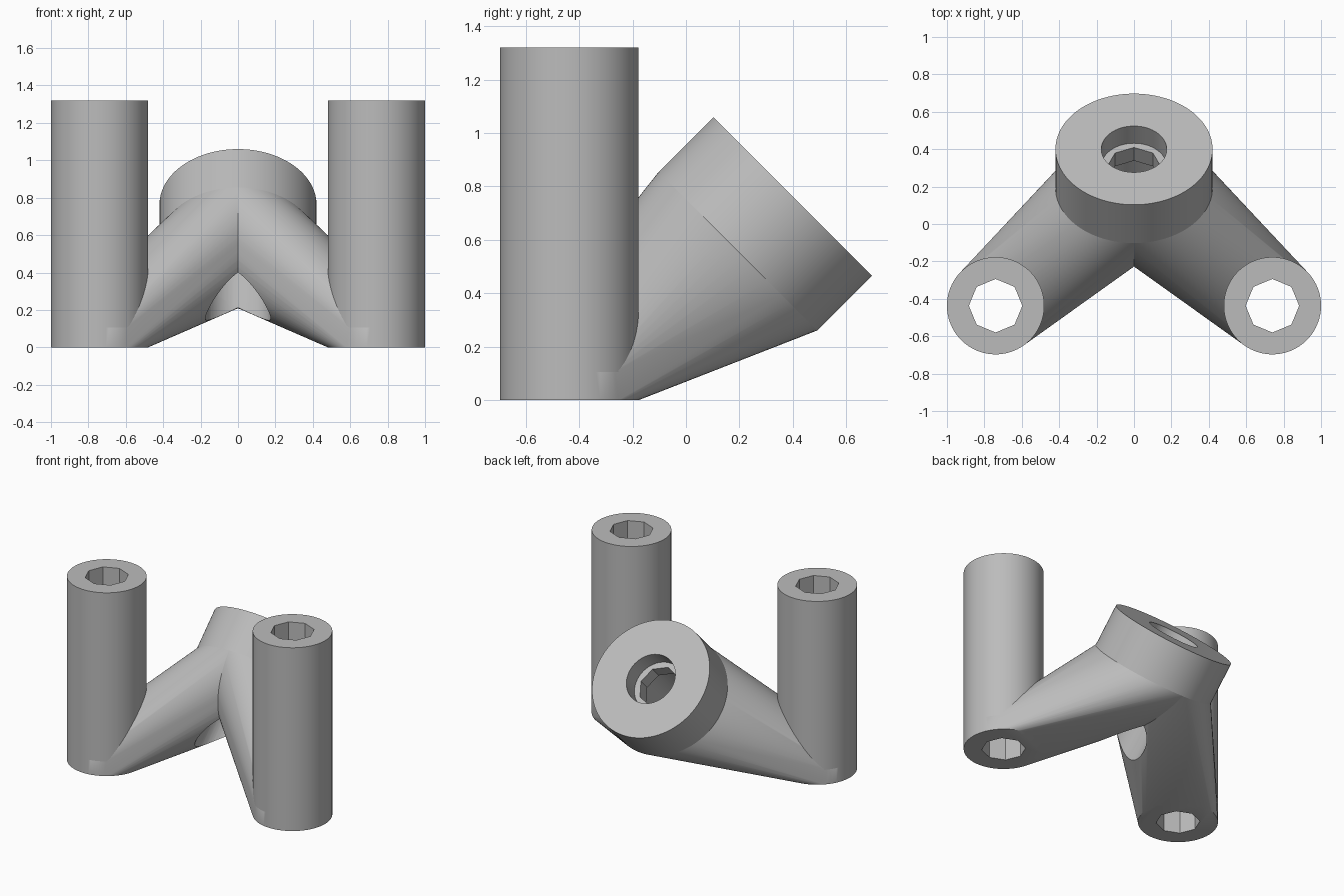
import bpy, bmesh, math
from mathutils import Matrix, Vector

cube = bpy.data.objects.get("Cube")
if cube:
    bpy.data.objects.remove(cube, do_unlink=True)

grey = bpy.data.materials.new("plain grey")
grey.use_nodes = True
colour = (0.5, 0.5, 0.5, 1)
grey.diffuse_color = colour
grey.node_tree.nodes["Principled BSDF"].inputs["Base Color"].default_value = colour

LEG_X, LEG_Y, LEG_R, LEG_TOP, FOOT = 0.74, -0.437, 0.26, 1.32, 0.105
HUB_R, HUB_LEN, BORE_R, BOLT_R = 0.42, 0.29, 0.175, 0.143
SIDES = 96

# Hub axis leans back at 45 degrees; its origin is the centre of the outer face
hub_frame = Matrix.Translation((0, 0.4, 0.763)) @ Matrix.Rotation(-math.pi / 4, 4, 'X')


def leg_frame(side):
    return Matrix.Translation((side * LEG_X, LEG_Y, 0))


def ring(bm, frame, radius, height, sides):
    return [bm.verts.new(frame @ Vector((radius * math.cos(a), radius * math.sin(a), height)))
            for a in (2 * math.pi * i / sides for i in range(sides))]


def finish(bm, name):
    bmesh.ops.recalc_face_normals(bm, faces=bm.faces)
    mesh = bpy.data.meshes.new(name)
    bm.to_mesh(mesh)
    bm.free()
    mesh.materials.append(grey)
    obj = bpy.data.objects.new(name, mesh)
    bpy.context.collection.objects.link(obj)
    return obj


def cylinder(name, frame, radius, low, high, sides=SIDES):
    bm = bmesh.new()
    a = ring(bm, frame, radius, low, sides)
    b = ring(bm, frame, radius, high, sides)
    bm.faces.new(a)
    bm.faces.new(b)
    for i in range(sides):
        j = (i + 1) % sides
        bm.faces.new((a[i], a[j], b[j], b[i]))
    return finish(bm, name)


def arm(name, side):
    # Convex skin stretched from the round foot to the inner hub disc
    bm = bmesh.new()
    ring(bm, leg_frame(side), LEG_R, 0, SIDES)
    ring(bm, leg_frame(side), LEG_R, FOOT, SIDES)
    ring(bm, hub_frame, HUB_R, -HUB_LEN, SIDES)
    hull = bmesh.ops.convex_hull(bm, input=bm.verts)
    unused = [g for g in hull["geom_interior"] if isinstance(g, bmesh.types.BMVert)]
    bmesh.ops.delete(bm, geom=unused, context='VERTS')
    bmesh.ops.dissolve_limit(bm, angle_limit=0.002, verts=bm.verts, edges=bm.edges)
    return finish(bm, name)


def activate(obj):
    bpy.ops.object.select_all(action='DESELECT')
    obj.select_set(True)
    bpy.context.view_layer.objects.active = obj


def drill(obj, cutters):
    activate(obj)
    for cutter in cutters:
        mod = obj.modifiers.new("drill", 'BOOLEAN')
        mod.operation = 'DIFFERENCE'
        mod.solver = 'EXACT'
        mod.object = cutter
        bpy.ops.object.modifier_apply(modifier=mod.name)


# Stepped hub bore: round recess, eight-sided bolt hole, round recess
hub_cutters = [
    cylinder("outer_recess_cutter", hub_frame, BORE_R, -0.13, 0.1, 64),
    cylinder("hub_bolt_cutter", hub_frame, BOLT_R, -0.4, 0.05, 8),
    cylinder("inner_recess_cutter", hub_frame, BORE_R, -1.3, -0.23, 64),
]
parts = [cylinder("hub", hub_frame, HUB_R, -HUB_LEN, 0)]
drill(parts[0], hub_cutters)
cutters = list(hub_cutters)

# Legs and arms, mirrored left and right
for label, side in (("left", 1), ("right", -1)):
    hole = cylinder(label + "_bolt_cutter", leg_frame(side), BOLT_R, -0.2, 1.6, 8)
    leg = cylinder(label + "_leg", leg_frame(side), LEG_R, FOOT, LEG_TOP)
    link = arm(label + "_arm", side)
    drill(leg, [hole])
    drill(link, [hole] + hub_cutters[1:])
    parts += [leg, link]
    cutters.append(hole)

for cutter in cutters:
    bpy.data.objects.remove(cutter, do_unlink=True)

for part in parts:
    activate(part)
    bpy.ops.object.shade_smooth_by_angle(angle=math.radians(30))
